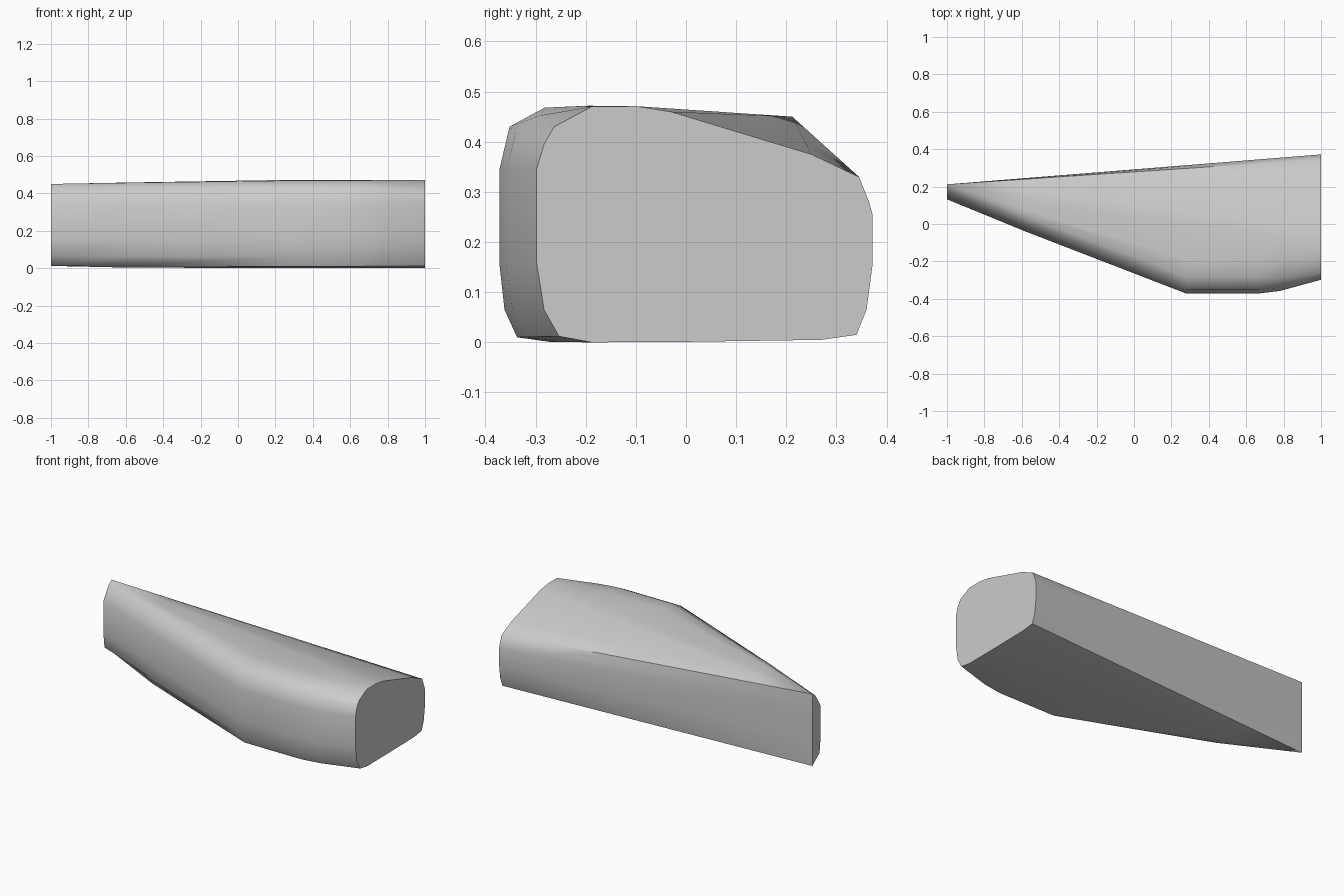
import bpy, bmesh
from math import radians

cube = bpy.data.objects.get("Cube")
if cube:
    bpy.data.objects.remove(cube, do_unlink=True)

grey = bpy.data.materials.new("plain grey")
grey.use_nodes = True
colour = (0.6, 0.6, 0.6, 1)
grey.diffuse_color = colour
grey.node_tree.nodes["Principled BSDF"].inputs["Base Color"].default_value = colour

# Rounded front edge, bottom to top: (depth behind the front line, height)
TIP = [(.08, .012), (.08, .012), (.01, .065), (0, .155), (0, .35), (.05, .43), (.08, .45), (.08, .45)]
BODY = [(.1, .001), (.035, .01), (.01, .065), (0, .155), (0, .345), (.02, .43), (.09, .468), (.18, .472)]
END = [(.11, 0), (.045, .012), (.015, .065), (0, .16), (0, .345), (.015, .395), (.035, .43), (.11, .47)]

# Back outline at the wide end, top to bottom, and the tip height each point runs to
BACK = [(-.1, .471, .45), (-.03, .46, .45), (.25, .375, .45), (.345, .33, .45),
        (.365, .28, .4), (.372, .255, .34), (.372, .155, .155), (.36, .065, .065),
        (.34, .015, .012), (.27, .005, .012), (0, .001, .012)]
TIP_BACK_Y = .212


def mix(a, b, t):
    return a + (b - a) * t


def section(x, front, first, second, low, high):
    """One outline across the body; low and high blend its lower and upper front edge."""
    points = []
    for i, (p, q) in enumerate(zip(first, second)):
        t = low if i < 4 else high
        points.append((x, front + mix(p[0], q[0], t), mix(p[1], q[1], t)))
    along = (x + 1) / 2
    for y, z, tip_z in BACK:
        points.append((x, mix(TIP_BACK_Y, y, along), mix(tip_z, z, along)))
    return points


# Stations from the thin tip to the wide end
sections = [
    section(-1, .132, TIP, BODY, 0, 0),
    section(-.58, -.04, TIP, BODY, .85, .36),
    section(.28, -.372, TIP, BODY, 1, 1),
    section(.66, -.372, BODY, END, 0, 0),
    section(.78, -.358, BODY, END, .4, .4),
    section(1, -.298, BODY, END, 1, 1),
]

# Skin the stations and close both ends
bm = bmesh.new()
rings = [[bm.verts.new(p) for p in s] for s in sections]
for a, b in zip(rings, rings[1:]):
    for i in range(len(a)):
        j = (i + 1) % len(a)
        bm.faces.new((a[i], a[j], b[j], b[i]))
bm.faces.new(rings[0])
bm.faces.new(rings[-1])
bmesh.ops.remove_doubles(bm, verts=bm.verts, dist=.0005)
bmesh.ops.recalc_face_normals(bm, faces=bm.faces)

mesh = bpy.data.meshes.new("tapered_body")
bm.to_mesh(mesh)
bm.free()
mesh.materials.append(grey)
body = bpy.data.objects.new("tapered_body", mesh)
bpy.context.collection.objects.link(body)

# Smooth skin with sharp end caps
bpy.ops.object.select_all(action='DESELECT')
body.select_set(True)
bpy.context.view_layer.objects.active = body
bpy.ops.object.shade_smooth_by_angle(angle=radians(48))
